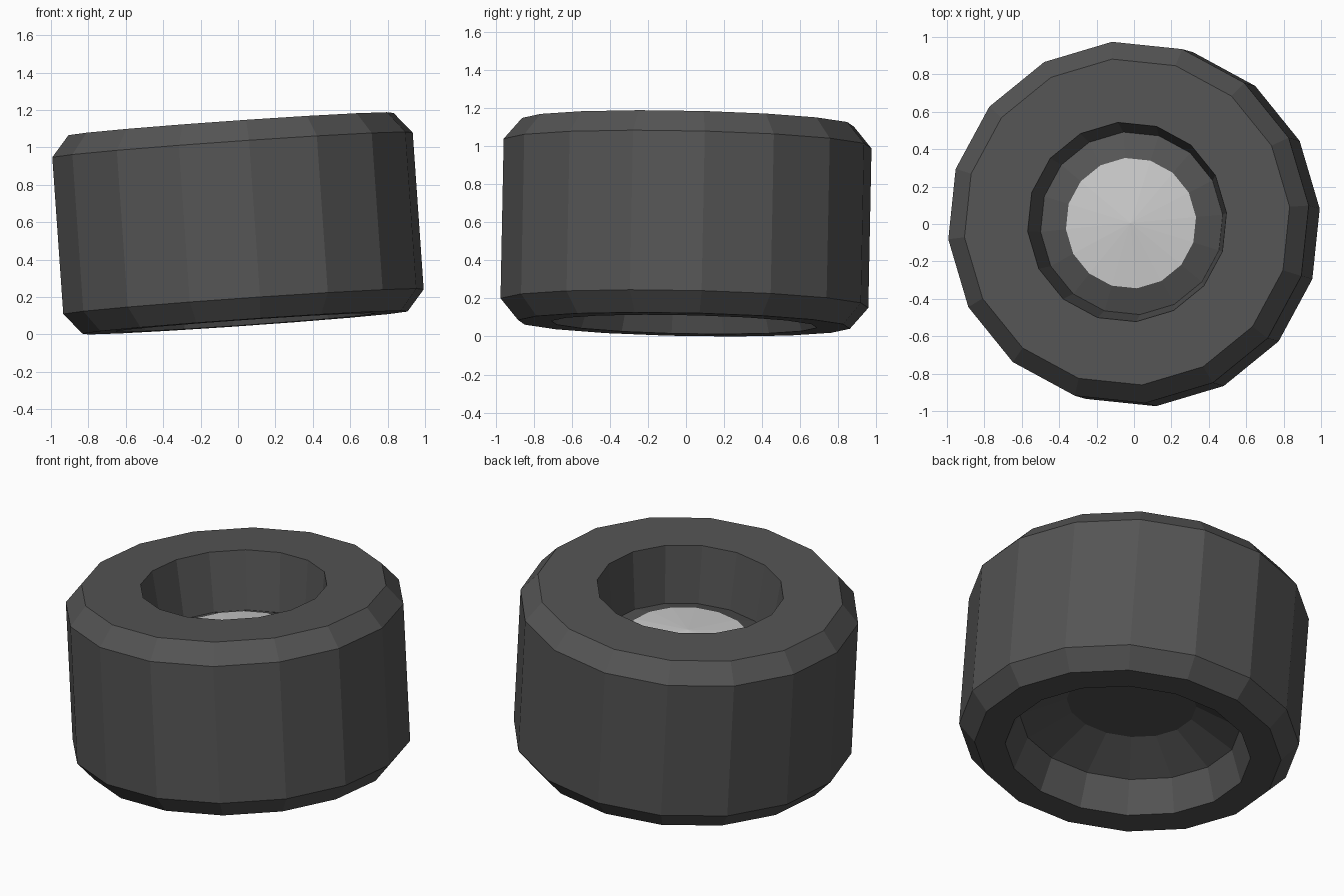
import bpy, bmesh, math
from mathutils import Vector, Matrix

if "Cube" in bpy.data.objects:
    bpy.data.objects.remove(bpy.data.objects["Cube"])

SIDES = 16
PHASE = math.radians(5.3)
# Whole wheel leans slightly off vertical
TILT = Vector((0, 0, 1)).rotation_difference(Vector((-0.07, 0.02, 1))).to_matrix().to_4x4()
PLACE = Matrix.Translation((0, 0, 0.594)) @ TILT


def material(name, grey):
    mat = bpy.data.materials.new(name)
    mat.diffuse_color = (grey, grey, grey, 1)
    mat.use_nodes = True
    mat.node_tree.nodes["Principled BSDF"].inputs["Base Color"].default_value = mat.diffuse_color
    return mat


def lathe(name, profile, mat):
    """Revolve (radius, height) points about the axle; radius 0 makes a tip."""
    bm = bmesh.new()
    rings = []
    for r, z in profile:
        if r == 0:
            rings.append([bm.verts.new((0, 0, z))] * SIDES)
        else:
            angles = [PHASE + math.tau * i / SIDES for i in range(SIDES)]
            rings.append([bm.verts.new((r * math.cos(a), r * math.sin(a), z)) for a in angles])
    for a, b in zip(rings, rings[1:]):
        for i in range(SIDES):
            j = (i + 1) % SIDES
            corners = list(dict.fromkeys((a[i], a[j], b[j], b[i])))
            bm.faces.new(corners)
    bmesh.ops.recalc_face_normals(bm, faces=bm.faces)
    mesh = bpy.data.meshes.new(name)
    bm.to_mesh(mesh)
    bm.free()
    mesh.materials.append(mat)
    obj = bpy.data.objects.new(name, mesh)
    obj.matrix_world = PLACE
    bpy.context.collection.objects.link(obj)
    return obj


rubber = material("dark_rubber", 0.09)
metal = material("light_metal", 0.55)

# Tyre: dished underside, chamfered tread, recessed upper face
lathe("tyre", [
    (0, -0.21), (0.37, -0.21), (0.63, -0.335), (0.70, -0.532),
    (0.875, -0.532), (0.97, -0.42), (0.97, 0.42), (0.875, 0.532),
    (0.535, 0.532), (0.49, 0.18), (0.35, 0.23), (0, 0.23),
], rubber)

# Hub cap: shallow cone in the upper recess
lathe("hub_cap", [(0, 0.225), (0.35, 0.232), (0, 0.27)], metal)
